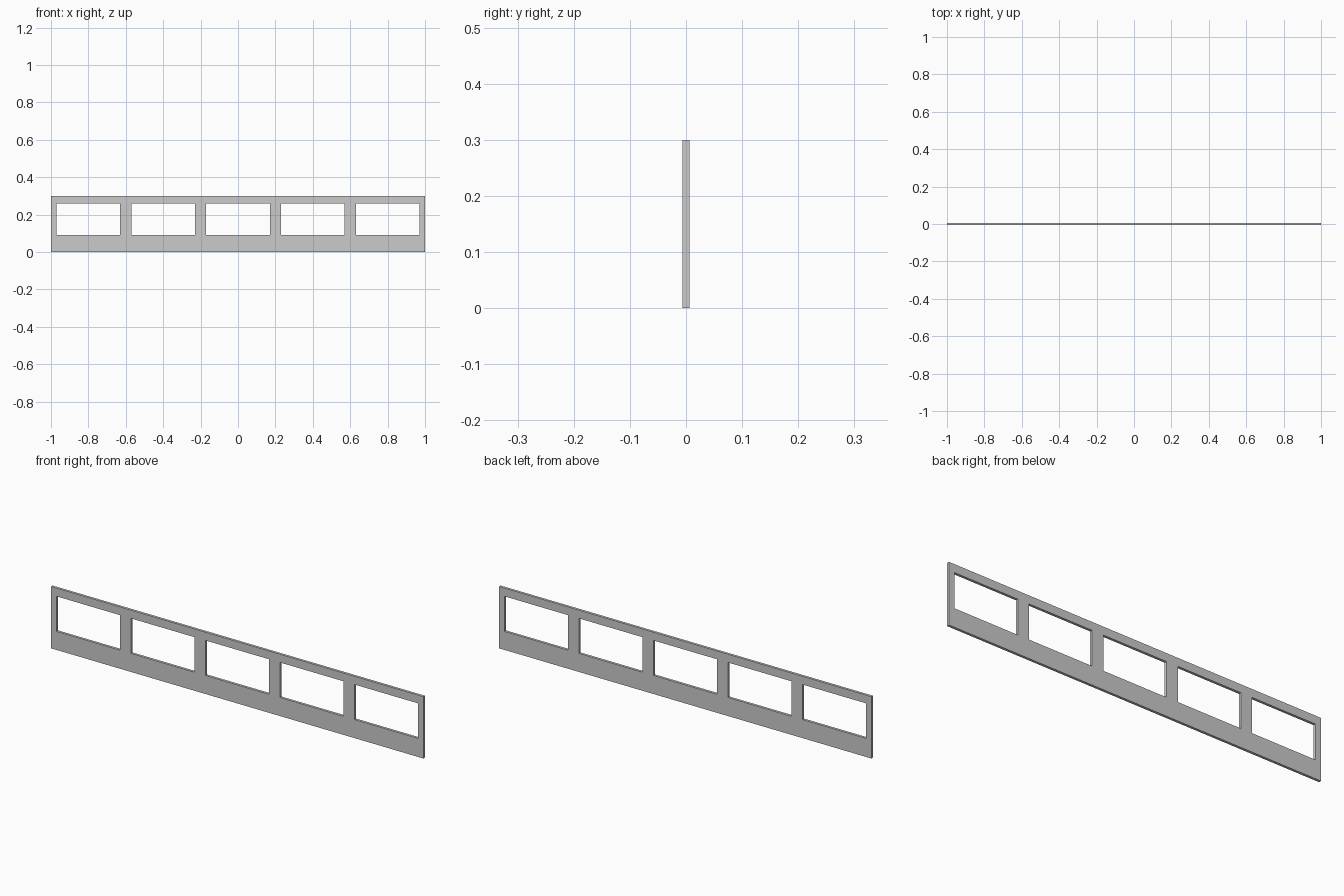
import bpy, bmesh

if "Cube" in bpy.data.objects:
    bpy.data.objects.remove(bpy.data.objects["Cube"])

BAYS, BAY_W = 5, 0.4
HALF_OPEN = 0.17
ROWS = [0.0, 0.09, 0.26, 0.30]      # sill, opening, top rail
THICK = 0.0125

# Column lines: bay edge, opening left, opening right, next bay edge
xs = [-1.0]
for i in range(BAYS):
    c = -1.0 + BAY_W * (i + 0.5)
    xs += [c - HALF_OPEN, c + HALF_OPEN, c + BAY_W / 2]

# Flat panel grid with the window cells left open
bm = bmesh.new()
grid = [[bm.verts.new((x, 0, z)) for z in ROWS] for x in xs]
for i in range(len(xs) - 1):
    for j in range(len(ROWS) - 1):
        if i % 3 == 1 and j == 1:
            continue
        bm.faces.new((grid[i][j], grid[i + 1][j], grid[i + 1][j + 1], grid[i][j + 1]))

mesh = bpy.data.meshes.new("window_panel")
bm.to_mesh(mesh)
bm.free()
panel = bpy.data.objects.new("window_panel", mesh)
bpy.context.collection.objects.link(panel)

# Panel thickness, centred on y = 0
solid = panel.modifiers.new("thickness", 'SOLIDIFY')
solid.thickness = THICK
solid.offset = 0
